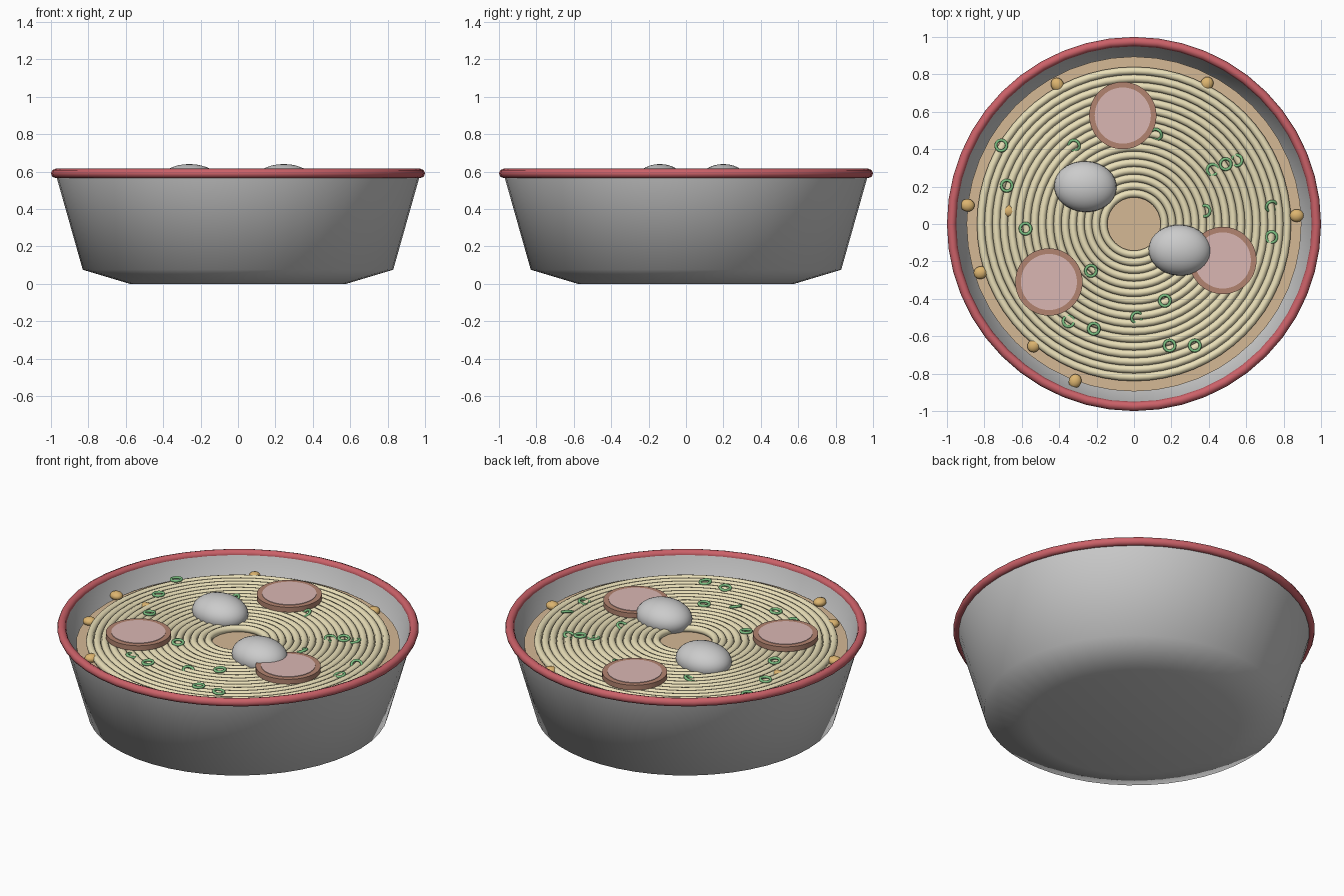
import bpy, math, random
from mathutils import Vector

if "Cube" in bpy.data.objects:
    bpy.data.objects.remove(bpy.data.objects["Cube"])

random.seed(4)


def material(name, rgb):
    m = bpy.data.materials.new(name)
    m.diffuse_color = (*rgb, 1)
    m.use_nodes = True
    m.node_tree.nodes["Principled BSDF"].inputs["Base Color"].default_value = m.diffuse_color
    return m


RED = material("rim_red", (0.60, 0.12, 0.14))
BROTH = material("broth_tan", (0.66, 0.48, 0.30))
NOODLE = material("noodle_cream", (0.82, 0.74, 0.48))
PINK = material("meat_pink", (0.70, 0.47, 0.45))
BROWN = material("meat_brown", (0.45, 0.23, 0.16))
GREEN = material("onion_green", (0.20, 0.52, 0.22))
YELLOW = material("corn_yellow", (0.72, 0.46, 0.16))
WHITE = material("egg_white", (0.90, 0.90, 0.88))


def finish(name, mat=None, angle=40):
    o = bpy.context.object
    o.name = name
    if mat:
        o.data.materials.append(mat)
    bpy.ops.object.shade_smooth_by_angle(angle=math.radians(angle))
    return o


def torus(name, loc, major, minor, mat, seg=64, sides=8, rot=(0, 0, 0)):
    bpy.ops.mesh.primitive_torus_add(location=loc, rotation=rot, major_radius=major,
                                     minor_radius=minor, major_segments=seg, minor_segments=sides)
    return finish(name, mat, 60)


def disc(name, loc, r, h, mat, seg=48):
    bpy.ops.mesh.primitive_cylinder_add(vertices=seg, radius=r, depth=h, location=loc)
    return finish(name, mat)


def ball(name, loc, scale, mat, rot=0, seg=32, rings=16):
    bpy.ops.mesh.primitive_uv_sphere_add(segments=seg, ring_count=rings, radius=1,
                                         location=loc, rotation=(0, 0, rot))
    bpy.context.object.scale = scale
    return finish(name, mat)


def lathe(name, profile, seg=48):
    verts, faces, n = [], [], len(profile)
    for i in range(seg):
        a = 2 * math.pi * i / seg
        verts += [(r * math.cos(a), r * math.sin(a), z) for r, z in profile]
    for i in range(seg):
        j = (i + 1) % seg
        faces += [(i * n + k, j * n + k, j * n + k + 1, i * n + k + 1) for k in range(n - 1)]
    faces.append([i * n for i in reversed(range(seg))])      # outer base
    faces.append([i * n + n - 1 for i in range(seg)])        # inner floor
    mesh = bpy.data.meshes.new(name)
    mesh.from_pydata(verts, [], faces)
    o = bpy.data.objects.new(name, mesh)
    bpy.context.collection.objects.link(o)
    bpy.context.view_layer.objects.active = o
    o.select_set(True)
    finish(name, None, 60)
    o.select_set(False)


# Bowl shell and rim
lathe("bowl", [(0.58, 0.0), (0.83, 0.075), (0.97, 0.57), (0.975, 0.59),
               (0.95, 0.59), (0.80, 0.10), (0.56, 0.03)])
torus("bowl_rim", (0, 0, 0.59), 0.975, 0.025, RED, 48, 8)

# Broth
disc("broth", (0, 0, 0.48), 0.895, 0.03, BROTH)

# Noodle rings
for i in range(17):
    torus(f"noodle_{i + 1}", (0, 0, 0.51), 0.163 + 0.041 * i, 0.021, NOODLE)

# Meat slices: brown edge around a pink face
for i, (x, y) in enumerate([(-0.06, 0.58), (-0.455, -0.31), (0.475, -0.195)]):
    disc(f"meat_edge_{i + 1}", (x, y, 0.545), 0.18, 0.03, BROWN)
    disc(f"meat_face_{i + 1}", (x, y, 0.546), 0.15, 0.034, PINK)

# Eggs
for i, (x, y) in enumerate([(-0.26, 0.20), (0.245, -0.14)]):
    ball(f"egg_{i + 1}", (x, y, 0.54), (0.167, 0.136, 0.10), WHITE, -0.06)

# Spring onion rings: some lie flat, some are tilted into the noodles
FLAT = [(-0.71, 0.42), (-0.68, 0.205), (-0.58, -0.025), (-0.23, -0.25), (-0.215, -0.56),
        (0.165, -0.41), (0.19, -0.65), (0.325, -0.65), (0.49, 0.32)]
TILTED = [(-0.32, 0.42), (-0.35, -0.52), (0.015, -0.50), (0.12, 0.48), (0.42, 0.29),
          (0.55, 0.34), (0.38, 0.07), (0.735, 0.095), (0.735, -0.07)]
for i, (x, y) in enumerate(FLAT + TILTED):
    t = 0.1 if i < len(FLAT) else 0.5
    rot = (random.uniform(-t, t), random.uniform(-t, t), 0)
    z = 0.535 if i < len(FLAT) else 0.525
    torus(f"onion_ring_{i + 1}", (x, y, z), 0.029, 0.008, GREEN, 20, 8, rot)

# Corn kernels near the wall
for i, (x, y) in enumerate([(-0.41, 0.745), (0.39, 0.75), (-0.89, 0.10), (-0.82, -0.26),
                            (-0.535, -0.65), (-0.315, -0.84), (0.87, 0.045), (-0.67, 0.07)]):
    ball(f"corn_{i + 1}", (x, y, 0.51), (0.038, 0.034, 0.025), YELLOW, math.atan2(y, x), 16, 8)
